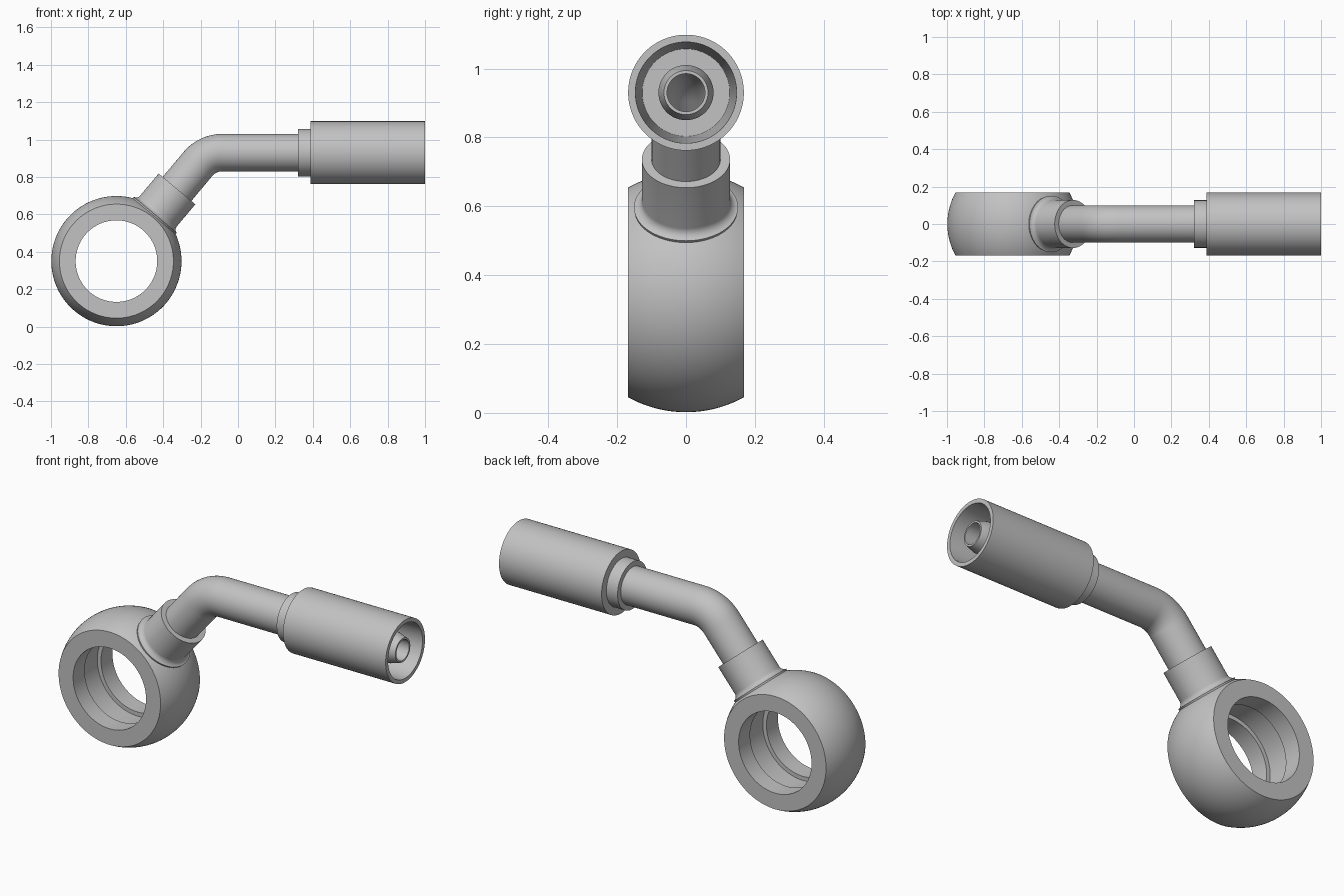
import bpy, bmesh, math
from mathutils import Vector

if "Cube" in bpy.data.objects:
    bpy.data.objects.remove(bpy.data.objects["Cube"])

SEG = 96
ANG = math.radians(50)                  # slope of the neck
HUB = Vector((-0.65, 0, 0.35))          # centre of the eye ring
TUBE_Z = 0.93
BORE = 0.055

steel = bpy.data.materials.new("steel grey")
steel.diffuse_color = (0.54, 0.54, 0.54, 1)
steel.use_nodes = True
steel.node_tree.nodes["Principled BSDF"].inputs["Base Color"].default_value = steel.diffuse_color


def loft(name, stations, seg=SEG):
    """Closed loop of circles, each (centre, u, v, radius), bridged into a solid of revolution / sweep."""
    bm = bmesh.new()
    rings = []
    for c, u, v, r in stations:
        rings.append([bm.verts.new(c + r * (math.cos(a) * u + math.sin(a) * v))
                      for a in (2 * math.pi * k / seg for k in range(seg))])
    for a, b in zip(rings, rings[1:] + rings[:1]):
        for k in range(seg):
            j = (k + 1) % seg
            bm.faces.new((a[k], a[j], b[j], b[k]))
    bmesh.ops.recalc_face_normals(bm, faces=bm.faces)
    me = bpy.data.meshes.new(name)
    bm.to_mesh(me)
    bm.free()
    ob = bpy.data.objects.new(name, me)
    bpy.context.collection.objects.link(ob)
    me.materials.append(steel)
    return ob


def smooth(ob):
    bpy.ops.object.select_all(action='DESELECT')
    ob.select_set(True)
    bpy.context.view_layer.objects.active = ob
    bpy.ops.object.shade_smooth_by_angle(angle=math.radians(25))


def circle_at(c, ang, r):
    """Circle whose axis lies in the xz plane at the given slope."""
    return (c, Vector((0, 1, 0)), Vector((-math.sin(ang), 0, math.cos(ang))), r)


def lathe(name, origin, ang, profile):
    d = Vector((math.cos(ang), 0, math.sin(ang)))
    return loft(name, [circle_at(origin + d * t, ang, r) for t, r in profile])


# eye ring: truncated ball with a bore and an inner groove
R, W, HOLE = 0.348, 0.168, 0.218
lim = math.asin(W / R)
prof = [(R * math.sin(a), R * math.cos(a)) for a in (lim * (k / 10 - 1) for k in range(21))]
prof += [(W, HOLE), (0.07, HOLE), (0.07, 0.24), (-0.07, 0.24), (-0.07, HOLE), (-W, HOLE)]
ring = loft("eye_ring", [(HUB + Vector((0, y, 0)), Vector((1, 0, 0)), Vector((0, 0, 1)), r)
                         for y, r in prof], 128)

# fluid passage drilled through the ring wall into the neck
drill = lathe("passage_cutter", HUB, ANG, [(0.15, 0.0005), (0.15, BORE), (0.45, BORE), (0.45, 0.0005)])
drill.hide_render = True
mod = ring.modifiers.new("passage", 'BOOLEAN')
mod.operation = 'DIFFERENCE'
mod.object = drill
bpy.context.view_layer.objects.active = ring
bpy.ops.object.modifier_apply(modifier=mod.name)
bpy.data.objects.remove(drill)
smooth(ring)

# neck collar with a small fillet onto the ball
F = 0.028
fillet = [(0.35 - F * math.sin(a), 0.128 + F * (1 - math.cos(a)))
          for a in (math.radians(80 - 10 * k) for k in range(9))]
smooth(lathe("neck_collar", HUB, ANG,
             [(0.29, BORE), (0.29, 0.145)] + fillet + [(0.504, 0.128), (0.504, BORE)]))

# bent tube ending in the hose nipple
BEND = 0.17
t_mid = (TUBE_Z - HUB.z) / math.sin(ANG)
x_end = HUB.x + t_mid * math.cos(ANG) + BEND * math.tan(ANG / 2)
pivot = Vector((x_end, 0, TUBE_Z - BEND))
start = HUB + 0.5 * Vector((math.cos(ANG), 0, math.sin(ANG)))
path = [(start, ANG)]
for k in range(17):
    a = ANG * (1 - k / 16)
    path.append((pivot + BEND * Vector((-math.sin(a), 0, math.cos(a))), a))
outer = [circle_at(c, a, 0.1) for c, a in path]
outer += [circle_at(Vector((x, 0, TUBE_Z)), 0, r)
          for x, r in ((0.42, 0.1), (0.42, 0.08), (0.93, 0.08), (0.985, 0.064), (0.985, BORE))]
inner = [circle_at(c, a, BORE) for c, a in reversed(path)]
smooth(loft("bent_tube", outer + inner))

# crimp sleeve with its shoulder and open socket
smooth(lathe("crimp_sleeve", Vector((0, 0, TUBE_Z)), 0,
             [(0.32, 0.09), (0.32, 0.127), (0.387, 0.127), (0.387, 0.168), (1.0, 0.168),
              (1.0, 0.147), (0.5, 0.127), (0.5, 0.075), (0.41, 0.075), (0.41, 0.09)]))
